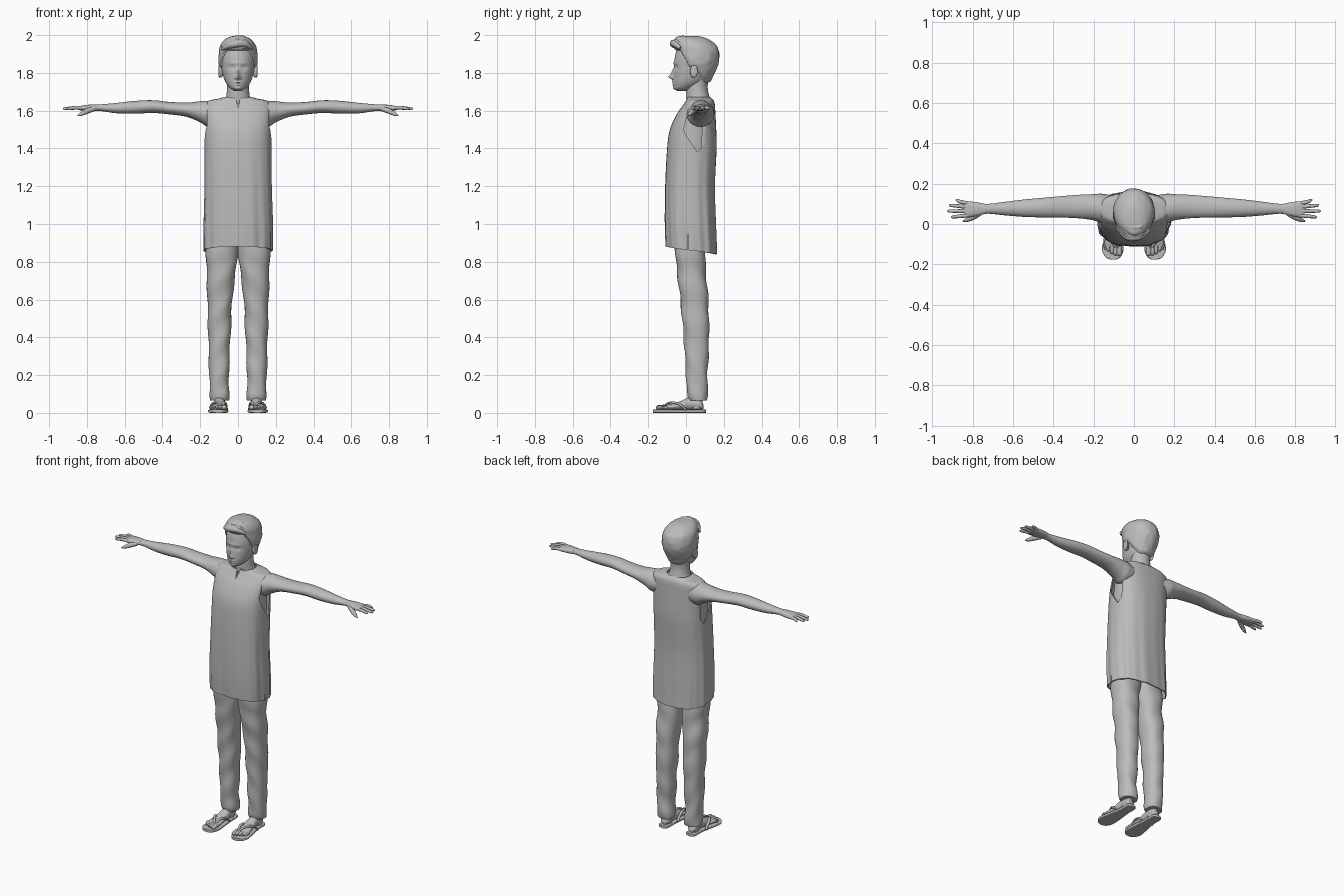
import bpy, bmesh, math
from mathutils import Vector, noise

cube = bpy.data.objects.get("Cube")
if cube:
    bpy.data.objects.remove(cube)

grey = bpy.data.materials.new("plain_grey")
grey.use_nodes = True
grey.diffuse_color = (0.5, 0.5, 0.5, 1)
grey.node_tree.nodes["Principled BSDF"].inputs["Base Color"].default_value = (0.5, 0.5, 0.5, 1)
parts = []


def place(axis, t, a, b):
    return Vector({"x": (t, a, b), "y": (a, t, b), "z": (a, b, t)}[axis])


def finish(name, bm):
    bmesh.ops.recalc_face_normals(bm, faces=bm.faces)
    mesh = bpy.data.meshes.new(name)
    bm.to_mesh(mesh)
    bm.free()
    mesh.materials.append(grey)
    ob = bpy.data.objects.new(name, mesh)
    bpy.context.collection.objects.link(ob)
    parts.append(ob)
    return ob


def spline(rows, sub):
    """Smooth the rows with a Catmull-Rom spline."""
    out = []
    for i in range(len(rows) - 1):
        quad = zip(rows[max(i - 1, 0)], rows[i], rows[i + 1], rows[min(i + 2, len(rows) - 1)])
        quad = list(quad)
        for k in range(sub):
            t = k / sub
            out.append([b + t / 2 * (c - a + t * (2 * a - 5 * b + 4 * c - d + t * (3 * (b - c) + d - a)))
                        for a, b, c, d in quad])
    return out + [list(rows[-1])]


def loft(name, axis, rows, n=32, sub=5, power=2.0, cap=True, shape=None, side=1):
    """Skin oval rings; a row is position, then low and high on both other axes."""
    bm = bmesh.new()
    rings = []
    for t, a0, a1, b0, b1 in spline(rows, sub):
        ring = []
        for k in range(n):
            ang = math.tau * k / n
            c, s = math.cos(ang), math.sin(ang)
            a = (a0 + a1) / 2 + (a1 - a0) / 2 * math.copysign(abs(c) ** (2 / power), c)
            b = (b0 + b1) / 2 + (b1 - b0) / 2 * math.copysign(abs(s) ** (2 / power), s)
            p = place(axis, t, a, b)
            if shape:
                p = shape(p, ang)
            p.x *= side
            ring.append(bm.verts.new(p))
        rings.append(ring)
    for r, q in zip(rings, rings[1:]):
        for k in range(n):
            bm.faces.new((r[k], r[(k + 1) % n], q[(k + 1) % n], q[k]))
    if cap:
        bm.faces.new(rings[0])
        bm.faces.new(rings[-1])
    return finish(name, bm)


def wide(rows):
    """Rows symmetric about x = 0: height, half width, front, back."""
    return [(z, -w, w, f, b) for z, w, f, b in rows]


def tube(name, points, radii, side=1, flat=1.0):
    """Tapered round rod through the points, optionally flattened in z."""
    path = spline([(*p, r) for p, r in zip(points, radii)], 6)
    bm = bmesh.new()
    rings = []
    for i, (x, y, z, r) in enumerate(path):
        d = (Vector(path[min(i + 1, len(path) - 1)][:3]) - Vector(path[max(i - 1, 0)][:3])).normalized()
        u = d.cross(Vector((0, 0, 1))).normalized()
        v = u.cross(d) * flat
        ring = []
        for k in range(12):
            a = math.tau * k / 12
            p = Vector((x, y, z)) + (u * math.cos(a) + v * math.sin(a)) * r
            p.x *= side
            ring.append(bm.verts.new(p))
        rings.append(ring)
    for r, q in zip(rings, rings[1:]):
        for k in range(12):
            bm.faces.new((r[k], r[(k + 1) % 12], q[(k + 1) % 12], q[k]))
    bm.faces.new(rings[0])
    bm.faces.new(rings[-1])
    return finish(name, bm)


def cut(target, axis, outline, low, high):
    """Subtract an extruded outline from the target."""
    bm = bmesh.new()
    ends = [[bm.verts.new(place(axis, t, a, b)) for a, b in outline] for t in (low, high)]
    for e in ends:
        bm.faces.new(e)
    for k in range(len(outline)):
        j = (k + 1) % len(outline)
        bm.faces.new((ends[0][k], ends[0][j], ends[1][j], ends[1][k]))
    cutter = finish("cutter", bm)
    mod = target.modifiers.new("cut", "BOOLEAN")
    mod.object, mod.operation, mod.solver = cutter, "DIFFERENCE", "EXACT"
    bake(target)
    parts.remove(cutter)
    bpy.data.objects.remove(cutter)


def bake(ob):
    graph = bpy.context.evaluated_depsgraph_get()
    mesh = bpy.data.meshes.new_from_object(ob.evaluated_get(graph))
    ob.modifiers.clear()
    ob.data = mesh


# Head with modelled face: bumps are x, z, width, height, depth
BUMPS = [(0, 1.778, .012, .012, .022), (0, 1.80, .009, .022, .012), (0, 1.852, .05, .009, .004),
         (.034, 1.828, .016, .011, -.009), (.034, 1.826, .009, .005, .004), (.013, 1.772, .006, .006, .006),
         (0, 1.751, .02, .005, .007), (0, 1.738, .017, .005, .006), (0, 1.717, .018, .008, .006)]


def face(p, ang):
    if math.sin(ang) < 0:
        for x, z, w, h, d in BUMPS:
            p.y += d * math.sin(ang) * math.exp(-((abs(p.x) - x) / w) ** 2 - ((p.z - z) / h) ** 2)
    return p


loft("head", "z", wide([(1.705, .02, -.045, 0), (1.72, .043, -.064, .05), (1.75, .066, -.067, .10),
     (1.79, .08, -.066, .13), (1.83, .088, -.063, .148), (1.88, .09, -.06, .155),
     (1.93, .08, -.045, .145), (1.965, .05, -.01, .11), (1.978, .01, .03, .06)]), n=96, sub=10, shape=face)
loft("neck", "z", wide([(1.58, .1, .01, .14), (1.64, .085, .005, .135), (1.67, .064, .002, .125),
     (1.72, .058, .002, .115), (1.78, .058, .01, .12)]))


# Hair cap sinks into the head below the hairline
def hairline(p, ang):
    back = min(max((p.y + .035) / .05, 0), 1)
    nape = min(max((p.y - .05) / .06, 0), 1)
    line = 1.92 - .09 * back - .08 * nape
    k = min(max((p.z - line) / .012 + .5, 0), 1)
    grain = noise.noise(Vector((p.x * 40, p.y * 15, p.z * 30))) * .03
    k = .82 + .18 * k + grain * k
    return Vector((p.x * k, .05 + (p.y - .05) * k, p.z))


loft("hair", "z", wide([(1.74, .06, .01, .122), (1.78, .082, -.04, .143), (1.84, .1, -.055, .168),
     (1.89, .103, -.06, .177), (1.94, .096, -.064, .165), (1.975, .072, -.058, .125),
     (1.992, .04, -.045, .08), (1.996, .01, -.01, .03)]), n=72, sub=8, shape=hairline)
for i in range(5):
    lift = .012 * i
    tube("hair_lock", [(.075 - lift, -.03 + lift, 1.93 + lift), (.03, -.06 + lift, 1.955 + lift / 2),
         (-.03, -.062 + lift, 1.95 + lift / 2), (-.085, -.02 + lift, 1.925 + lift / 2)],
         [.008, .018, .019, .006])

# Torso under the vest
loft("torso", "z", wide([(.92, .15, -.05, .12), (1.2, .15, -.07, .13), (1.4, .158, -.08, .145),
     (1.55, .158, -.05, .14), (1.62, .15, -.01, .14), (1.65, .08, .02, .12)]), power=2.4)


# Long sleeveless vest with soft folds that grow towards the hem
def folds(p, ang):
    g = min(max((1.5 - p.z) / .6, 0), 1)
    k = 1 + g * (.016 * math.sin(9 * ang + 1) + .011 * math.sin(17 * ang + 3 * p.z))
    drop = .02 * g * g * math.sin(ang)
    return Vector((p.x * k, .03 + (p.y - .03) * k, p.z - drop))


vest = loft("vest", "z", wide([(.86, .182, -.107, .163), (1.0, .183, -.112, .158), (1.2, .178, -.11, .153),
            (1.4, .177, -.1, .162), (1.5, .178, -.085, .16), (1.58, .18, -.05, .156),
            (1.63, .176, -.015, .153), (1.653, .155, .0, .147), (1.662, .11, .004, .138),
            (1.672, .074, .0, .13)]), n=96, sub=6, power=2.5, cap=False, shape=folds)
solid = vest.modifiers.new("cloth", "SOLIDIFY")
solid.thickness, solid.offset = .007, -1
bake(vest)
armhole = [(.06, 1.38), (.0, 1.47), (-.03, 1.54), (-.01, 1.6), (.03, 1.64),
           (.1, 1.64), (.14, 1.6), (.14, 1.54), (.11, 1.44)]
for s in (-1, 1):
    cut(vest, "x", armhole, s * .163, s * .3)
    cut(vest, "x", [(.006, .8), (.014, .8), (.012, .95)], s * .12, s * .3)
cut(vest, "y", [(0, 1.615), (.02, 1.7), (-.02, 1.7)], -.2, .03)


# Trouser cloth wrinkles
def wrinkle(p, ang):
    p.y += .003 * math.sin(38 * p.z + 2 * ang)
    p.x += .0025 * math.sin(31 * p.z + ang)
    return p


for s, label in ((1, "left_"), (-1, "right_")):
    # Ear
    loft(label + "ear", "x", [(.078, .03, .05, 1.785, 1.82), (.092, .022, .056, 1.775, 1.835),
         (.101, .022, .062, 1.778, 1.84), (.104, .03, .055, 1.79, 1.83)], n=16, side=s)
    # Arm
    loft(label + "arm", "x", [(.1, .0, .14, 1.52, 1.645), (.16, .005, .15, 1.515, 1.652),
         (.2, .018, .148, 1.538, 1.65), (.27, .028, .145, 1.567, 1.643), (.36, .032, .138, 1.58, 1.646),
         (.45, .033, .13, 1.588, 1.655), (.54, .035, .122, 1.584, 1.652), (.64, .043, .11, 1.586, 1.641),
         (.72, .051, .1, 1.597, 1.634), (.76, .046, .102, 1.598, 1.632)], side=s)
    # Hand
    loft(label + "palm", "x", [(.74, .05, .1, 1.6, 1.632), (.78, .04, .108, 1.598, 1.632),
         (.82, .034, .112, 1.6, 1.628), (.845, .038, .108, 1.604, 1.622)], n=20, power=2.6, side=s)
    for y, tip, spread in ((.043, .907, -.008), (.064, .925, 0), (.084, .917, .008), (.102, .885, .016)):
        tube(label + "finger", [(.82, y, 1.614), (.86, y + spread / 2, 1.616),
             (tip - .008, y + spread, 1.61), (tip, y + spread, 1.609)], [.01, .0095, .007, .002], s)
    tube(label + "thumb", [(.765, .055, 1.61), (.8, .033, 1.597), (.83, .02, 1.582),
         (.848, .014, 1.574)], [.014, .014, .01, .003], s)
    # Trouser leg
    loft(label + "trouser_leg", "z", [(.065, .05, .145, .018, .112), (.1, .045, .15, .005, .115),
         (.2, .048, .152, .0, .114), (.4, .04, .157, -.012, .122), (.6, .03, .162, -.03, .118),
         (.75, .012, .166, -.048, .105), (.84, .0, .17, -.056, .102), (1.0, -.01, .165, -.06, .11)],
         power=2.3, sub=8, shape=wrinkle, side=s)
    # Foot, ankle and toes
    loft(label + "ankle", "z", [(.02, .07, .125, .02, .09), (.06, .07, .122, .022, .088),
         (.12, .072, .12, .03, .09)], n=20, side=s)
    loft(label + "foot", "y", [(.093, .085, .11, .022, .04), (.075, .07, .125, .016, .07),
         (.02, .068, .128, .016, .082), (-.04, .064, .136, .016, .058),
         (-.1, .06, .148, .016, .042), (-.13, .066, .145, .017, .03)], n=24, side=s)
    for i in range(5):
        r, x = .0135 - .0015 * i, .073 + .018 * i
        end = -.158 + .0025 * i * i
        tube(label + "toe", [(x, -.1, .03), (x, end + .012, .028), (x, end, .027)], [r, r, r * .4], s)
    # Sandal
    loft(label + "sandal_sole", "y", [(.105, .085, .11, 0, .018), (.09, .066, .13, 0, .018),
         (.02, .064, .132, 0, .018), (-.07, .054, .15, 0, .018), (-.13, .052, .158, 0, .018),
         (-.165, .068, .14, 0, .018), (-.175, .085, .12, 0, .018)], n=32, power=5, side=s)
    for x, mid in ((.06, .066), (.142, .136)):
        tube(label + "sandal_strap", [(.083, -.125, .03), ((.083 + mid) / 2, -.085, .054),
             (mid, -.035, .046), (x, .0, .014)], [.006, .008, .009, .007], s, .7)

# Smooth shading with crisp cloth edges
bpy.ops.object.select_all(action="DESELECT")
for ob in parts:
    ob.select_set(True)
bpy.context.view_layer.objects.active = parts[0]
bpy.ops.object.shade_smooth_by_angle(angle=math.radians(45))
